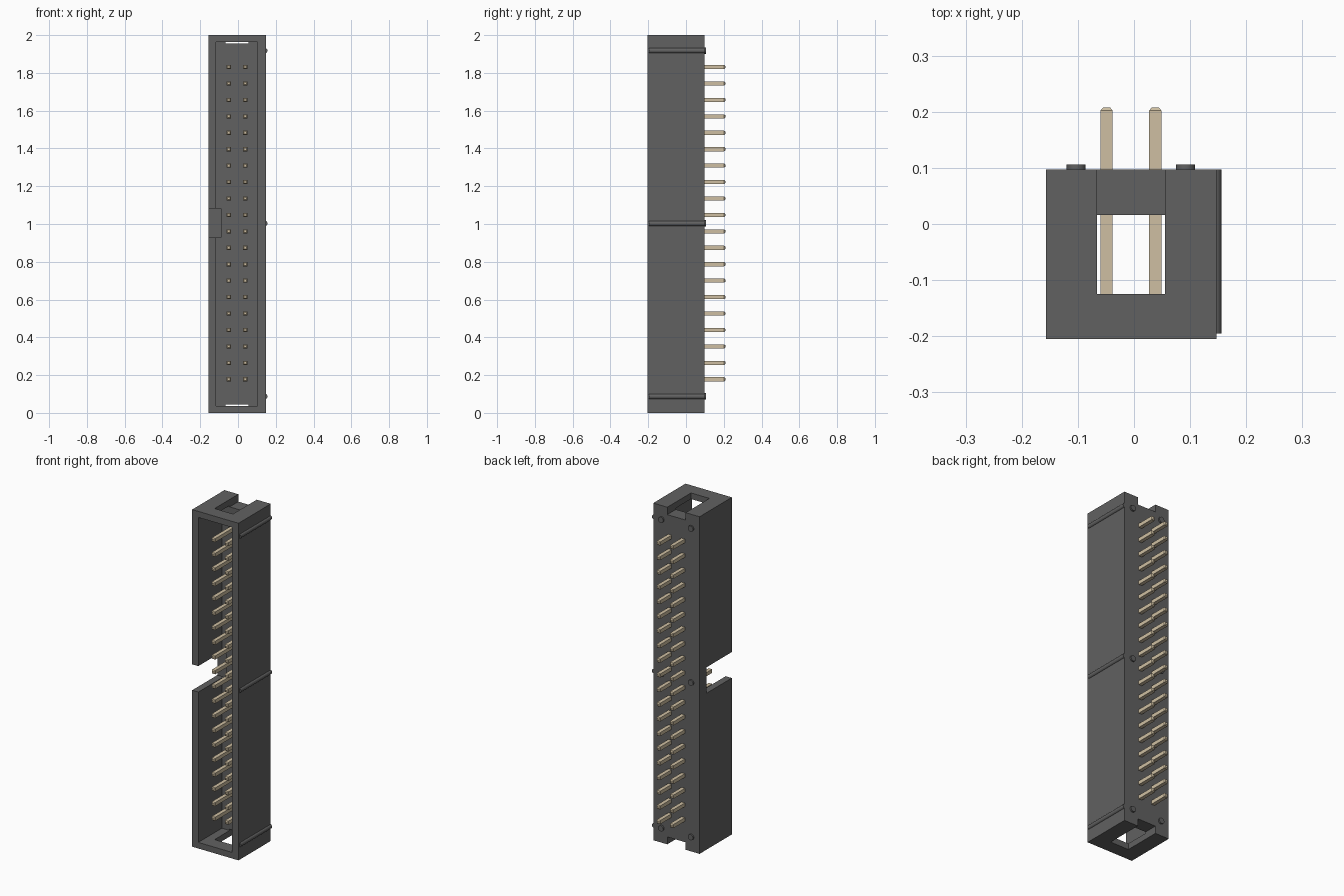
import bpy, bmesh, math
from mathutils import Matrix

if "Cube" in bpy.data.objects:
    bpy.data.objects.remove(bpy.data.objects["Cube"])

X0, X1 = -0.157, 0.147      # housing sides
Y0, Y1 = -0.205, 0.097      # housing front and back
FLOOR = 0.016               # inner face of the back wall
STATIONS = (0.087, 1.003, 1.918)


def material(name, rgb):
    m = bpy.data.materials.new(name)
    m.diffuse_color = (*rgb, 1)
    m.use_nodes = True
    m.node_tree.nodes["Principled BSDF"].inputs["Base Color"].default_value = m.diffuse_color
    return m


DARK = material("dark_plastic", (0.12, 0.12, 0.12))
TAN = material("pin_metal", (0.62, 0.52, 0.36))


def make_object(name, bm, mat):
    bmesh.ops.recalc_face_normals(bm, faces=bm.faces)
    mesh = bpy.data.meshes.new(name)
    bm.to_mesh(mesh)
    bm.free()
    mesh.materials.append(mat)
    ob = bpy.data.objects.new(name, mesh)
    bpy.context.collection.objects.link(ob)
    return ob


def box(name, x, y, z, mat=DARK):
    bm = bmesh.new()
    mid = [(a + b) / 2 for a, b in (x, y, z)]
    size = [b - a for a, b in (x, y, z)]
    bmesh.ops.create_cube(bm, size=1, matrix=Matrix.Translation(mid) @ Matrix.Diagonal((*size, 1)))
    return make_object(name, bm, mat)


def cut(target, cutter):
    mod = target.modifiers.new("cut", 'BOOLEAN')
    mod.operation, mod.solver, mod.object = 'DIFFERENCE', 'EXACT', cutter
    bpy.context.view_layer.objects.active = target
    bpy.ops.object.modifier_apply(modifier=mod.name)
    bpy.data.objects.remove(cutter)


def loft(name, rings, mat):
    """Skin a list of equal-length rings and cap both ends."""
    bm = bmesh.new()
    loops = [[bm.verts.new(p) for p in ring] for ring in rings]
    n = len(loops[0])
    for a, b in zip(loops, loops[1:]):
        for i in range(n):
            j = (i + 1) % n
            bm.faces.new((a[i], a[j], b[j], b[i]))
    bm.faces.new(loops[0])
    bm.faces.new(loops[-1])
    return make_object(name, bm, mat)


def smooth(ob):
    bpy.ops.object.select_all(action='DESELECT')
    ob.select_set(True)
    bpy.context.view_layer.objects.active = ob
    bpy.ops.object.shade_smooth_by_angle()


# Housing: open shroud with end windows and a key slot in the left wall
housing = box("housing", (X0, X1), (Y0, Y1), (0, 2))
cut(housing, box("cavity", (-0.117, 0.103), (-0.3, FLOOR), (0.036, 1.964)))
for z in ((-0.1, 0.044), (1.956, 2.1)):
    cut(housing, box("end_window", (-0.066, 0.055), (-0.125, 0.2), z))
cut(housing, box("key_slot", (-0.3, -0.09), (-0.3, 0.03), (0.928, 1.082)))

# Ribs on the right side and round standoffs on the back
for k, z in enumerate(STATIONS):
    arc = [math.pi * (i / 8 - 0.5) for i in range(9)]
    rib = loft(f"side_rib_{k + 1}",
               [[(X1 - 0.002 + 0.011 * math.cos(a), y, z + 0.013 * math.sin(a)) for a in arc]
                for y in (-0.195, Y1)], DARK)
    smooth(rib)
    for side, x in (("left", -0.103), ("right", 0.092)):
        turn = [2 * math.pi * i / 24 for i in range(24)]
        foot = loft(f"standoff_{side}_{k + 1}",
                    [[(x + 0.017 * math.cos(a), y, z + 0.017 * math.sin(a)) for a in turn]
                     for y in (Y1 - 0.005, 0.106)], DARK)
        smooth(foot)

# Two columns of twenty square pins with chamfered tips
for col, x in (("left", -0.049), ("right", 0.038)):
    for k in range(20):
        z = 0.178 + k * 1.653 / 19
        profile = ((-0.165, 0.006), (-0.159, 0.011), (0.202, 0.011), (0.208, 0.006))
        loft(f"pin_{col}_{k + 1}",
             [[(x + sx * r, y, z + sz * r) for sx, sz in ((-1, -1), (1, -1), (1, 1), (-1, 1))]
              for y, r in profile], TAN)
